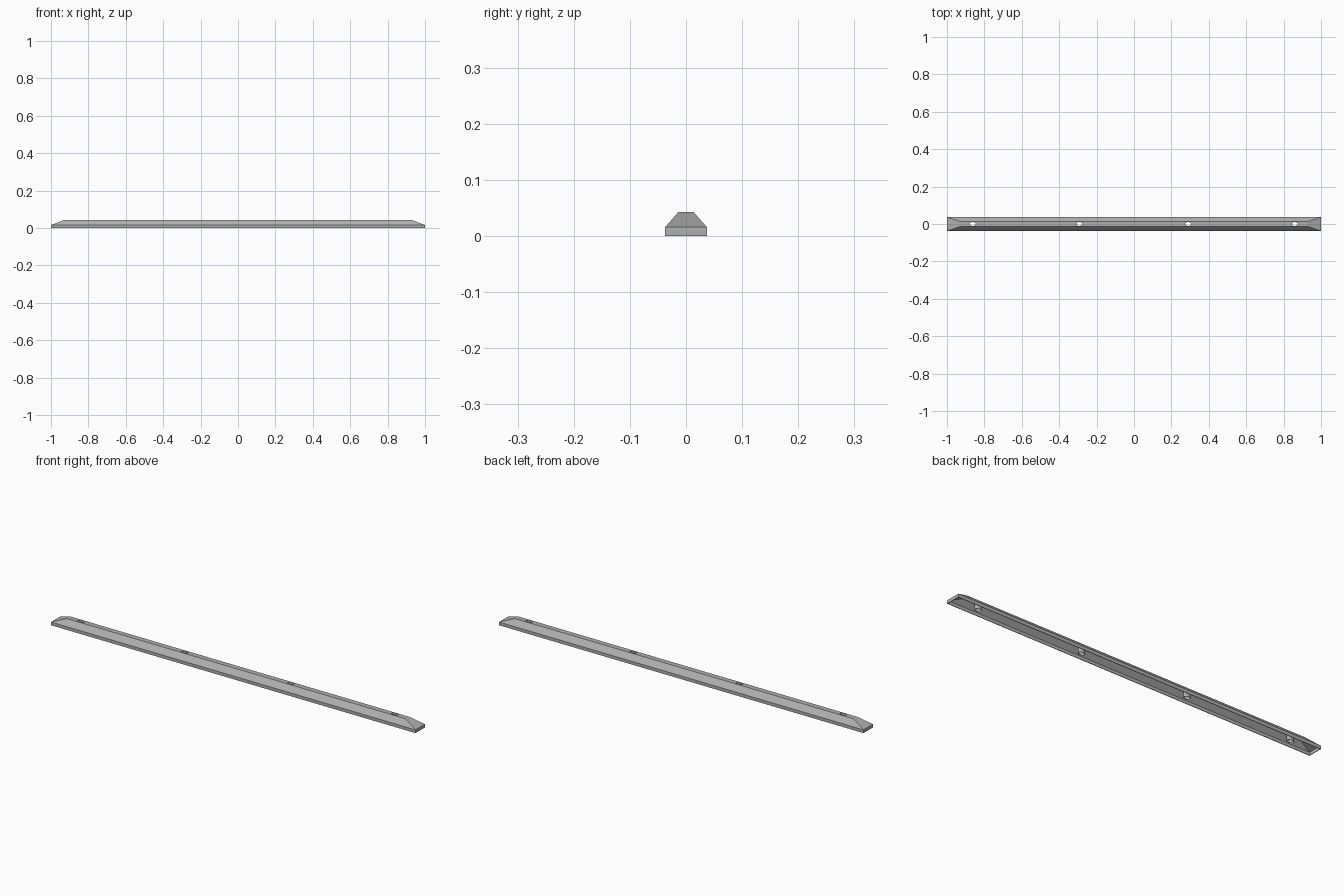
import bpy, bmesh, math

if "Cube" in bpy.data.objects:
    bpy.data.objects.remove(bpy.data.objects["Cube"])

TOP, WALL = 0.043, 0.003
HOLES = [-0.862, -0.292, 0.29, 0.86]
RX, RY, SLEEVE = 0.0165, 0.0105, 0.001

# dark grey finish
grey = bpy.data.materials.new("dark_grey")
grey.diffuse_color = (0.43, 0.43, 0.43, 1)
grey.use_nodes = True
grey.node_tree.nodes["Principled BSDF"].inputs["Base Color"].default_value = grey.diffuse_color


def make_object(name, bm):
    bmesh.ops.recalc_face_normals(bm, faces=bm.faces)
    mesh = bpy.data.meshes.new(name)
    bm.to_mesh(mesh)
    bm.free()
    mesh.materials.append(grey)
    ob = bpy.data.objects.new(name, mesh)
    bpy.context.collection.objects.link(ob)
    return ob


def loft(bm, loops, closed=False):
    rings = [[bm.verts.new(p) for p in loop] for loop in loops]
    pairs = list(zip(rings, rings[1:]))
    if closed:
        pairs.append((rings[-1], rings[0]))
    for a, b in pairs:
        n = len(a)
        for i in range(n):
            j = (i + 1) % n
            bm.faces.new((a[i], a[j], b[j], b[i]))
    return rings


def rect(x, y, z):
    return [(-x, -y, z), (x, -y, z), (x, y, z), (-x, y, z)]


def oval(cx, rx, ry, z, n=24):
    return [(cx + rx * math.cos(2 * math.pi * i / n),
             ry * math.sin(2 * math.pi * i / n), z) for i in range(n)]


# hollow rail, open underneath, with sloped ends
bm = bmesh.new()
loops = [rect(1, 0.037, 0), rect(1, 0.037, 0.016), rect(0.93, 0.0135, TOP),
         rect(0.928, 0.0118, TOP - WALL), rect(1 - WALL, 0.037 - WALL, 0.015),
         rect(1 - WALL, 0.037 - WALL, 0)]
rings = loft(bm, loops[:3])
inner = loft(bm, loops[3:])
bm.faces.new(rings[2])
bm.faces.new(inner[0])
for i in range(4):
    j = (i + 1) % 4
    bm.faces.new((rings[0][i], rings[0][j], inner[2][j], inner[2][i]))
rail = make_object("rail", bm)

# oval screw holes through the top
bm = bmesh.new()
for x in HOLES:
    r = loft(bm, [oval(x, RX, RY, -0.02), oval(x, RX, RY, 0.08)])
    bm.faces.new(r[0])
    bm.faces.new(r[1])
cutter = make_object("hole_cutter", bm)
cutter.hide_render = True
cutter.hide_set(True)
mod = rail.modifiers.new("holes", 'BOOLEAN')
mod.object = cutter
mod.operation = 'DIFFERENCE'
mod.solver = 'EXACT'

# hollow sleeves below the holes
for k, x in enumerate(HOLES):
    bm = bmesh.new()
    ox, oy = RX + SLEEVE, RY + SLEEVE
    loft(bm, [oval(x, RX, RY, 0.003), oval(x, RX, RY, TOP - 0.001),
              oval(x, ox, oy, TOP - 0.001), oval(x, ox, oy, 0.003)], True)
    sleeve = make_object(f"screw_sleeve_{k + 1}", bm)
    sleeve.data.shade_smooth()
    bpy.context.view_layer.objects.active = sleeve
    sleeve.select_set(True)
    bpy.ops.object.shade_smooth_by_angle()
    sleeve.select_set(False)
